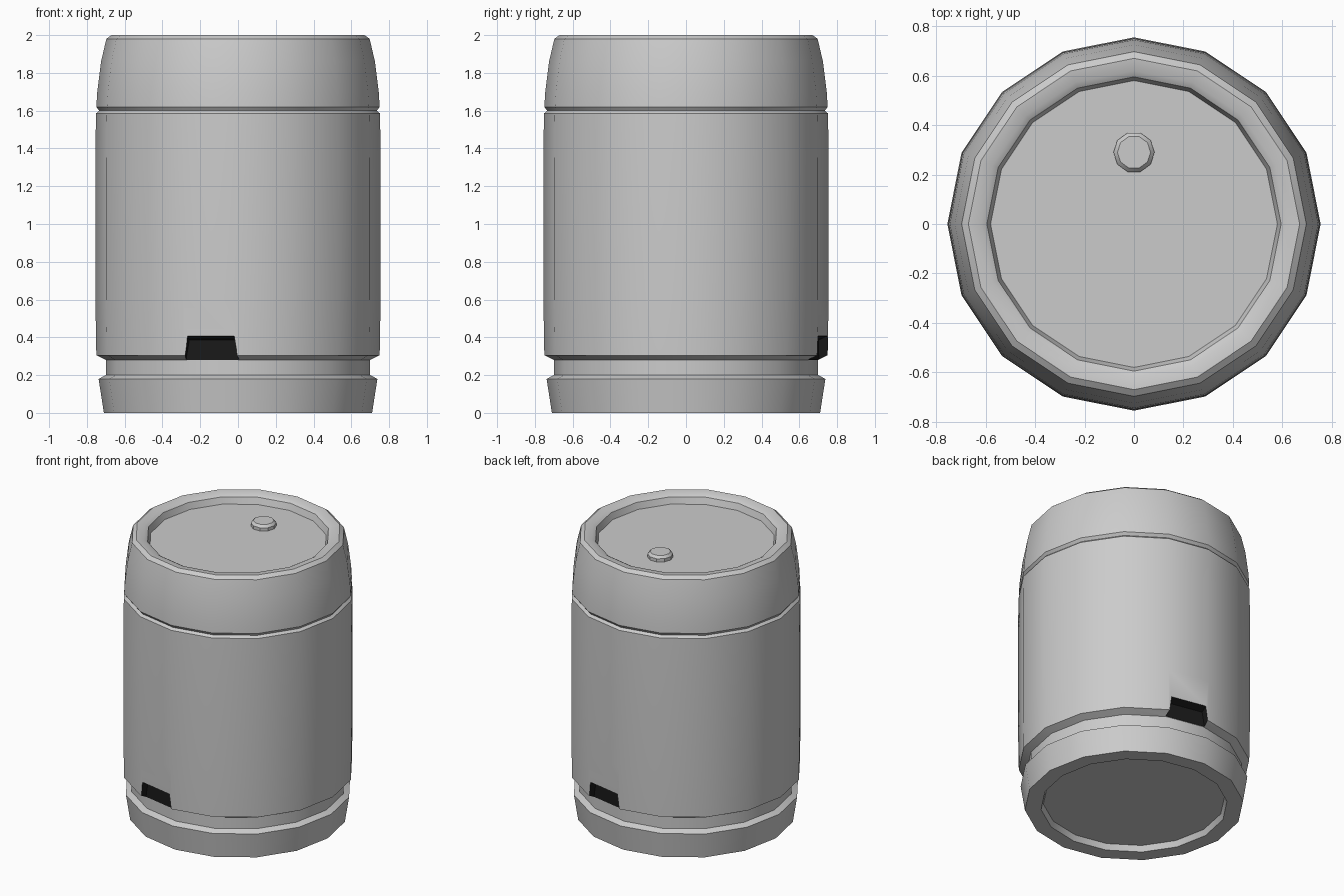
import bpy, bmesh, math
from mathutils import Matrix

if "Cube" in bpy.data.objects:
    bpy.data.objects.remove(bpy.data.objects["Cube"])

SIDES = 16


def material(name, rgb):
    m = bpy.data.materials.new(name)
    m.diffuse_color = (*rgb, 1)
    m.use_nodes = True
    m.node_tree.nodes["Principled BSDF"].inputs["Base Color"].default_value = m.diffuse_color
    return m


grey = material("grey", (0.8, 0.8, 0.8))
black = material("black", (0.01, 0.01, 0.01))


def finish(bm, name, mat):
    bmesh.ops.recalc_face_normals(bm, faces=bm.faces)
    me = bpy.data.meshes.new(name)
    bm.to_mesh(me)
    bm.free()
    me.materials.append(mat)
    ob = bpy.data.objects.new(name, me)
    bpy.context.collection.objects.link(ob)
    return ob


def lathe(name, profile, sides, mat, centre=(0, 0)):
    """Closed solid turned from (radius, height) points, capped at both ends."""
    bm = bmesh.new()
    rings = [[bm.verts.new((centre[0] + r * math.cos(2 * math.pi * i / sides),
                            centre[1] + r * math.sin(2 * math.pi * i / sides), z))
              for i in range(sides)] for r, z in profile]
    for a, b in zip(rings, rings[1:]):
        for i in range(sides):
            j = (i + 1) % sides
            bm.faces.new((a[i], a[j], b[j], b[i]))
    bm.faces.new(rings[0])
    bm.faces.new(rings[-1])
    return finish(bm, name, mat)


def smooth(ob):
    bpy.ops.object.select_all(action='DESELECT')
    ob.select_set(True)
    bpy.context.view_layer.objects.active = ob
    bpy.ops.object.shade_smooth_by_angle(angle=math.radians(28))


# Barrel body: recessed base, foot band, groove, wall, shoulder, rim, recessed lid
body = lathe("barrel_body", [
    (0.59, 0.04), (0.605, 0.0), (0.71, 0.0), (0.738, 0.18), (0.70, 0.20),
    (0.70, 0.28), (0.75, 0.305), (0.755, 0.6), (0.755, 1.35), (0.752, 1.585),
    (0.735, 1.60), (0.75, 1.62), (0.745, 1.70), (0.725, 1.86), (0.697, 1.98),
    (0.67, 2.0), (0.62, 1.995), (0.595, 1.98), (0.58, 1.935)], SIDES, grey)

# Notch cutters: one facet at the front, one opposite at the back
for k, side in enumerate(("front", "back")):
    bm = bmesh.new()
    # local x runs outward, y along the facet
    sections = [(0.689, 0.126, 0.385), (0.80, 0.126, 0.435)]
    loops = [[bm.verts.new(p) for p in ((x, -0.145, 0.27), (x, 0.145, 0.27),
                                       (x, w, top), (x, -w, top))]
             for x, w, top in sections]
    a, b = loops
    for i in range(4):
        j = (i + 1) % 4
        bm.faces.new((a[i], a[j], b[j], b[i]))
    bm.faces.new(a)
    bm.faces.new(b)
    bm.transform(Matrix.Rotation(math.radians(270 - 11.25 + 180 * k), 4, 'Z'))
    cutter = finish(bm, side + "_notch_cutter", black)
    cutter.hide_render = True
    mod = body.modifiers.new(side + "_notch", 'BOOLEAN')
    mod.operation = 'DIFFERENCE'
    mod.solver = 'EXACT'
    mod.material_mode = 'TRANSFER'
    mod.object = cutter
    bpy.context.view_layer.objects.active = body
    bpy.ops.object.modifier_apply(modifier=mod.name)
    bpy.data.objects.remove(cutter)
smooth(body)

# Bung on the lid
bung = lathe("lid_bung", [(0.083, 1.92), (0.083, 1.958), (0.067, 1.975)],
             10, grey, (0, 0.29))
smooth(bung)
